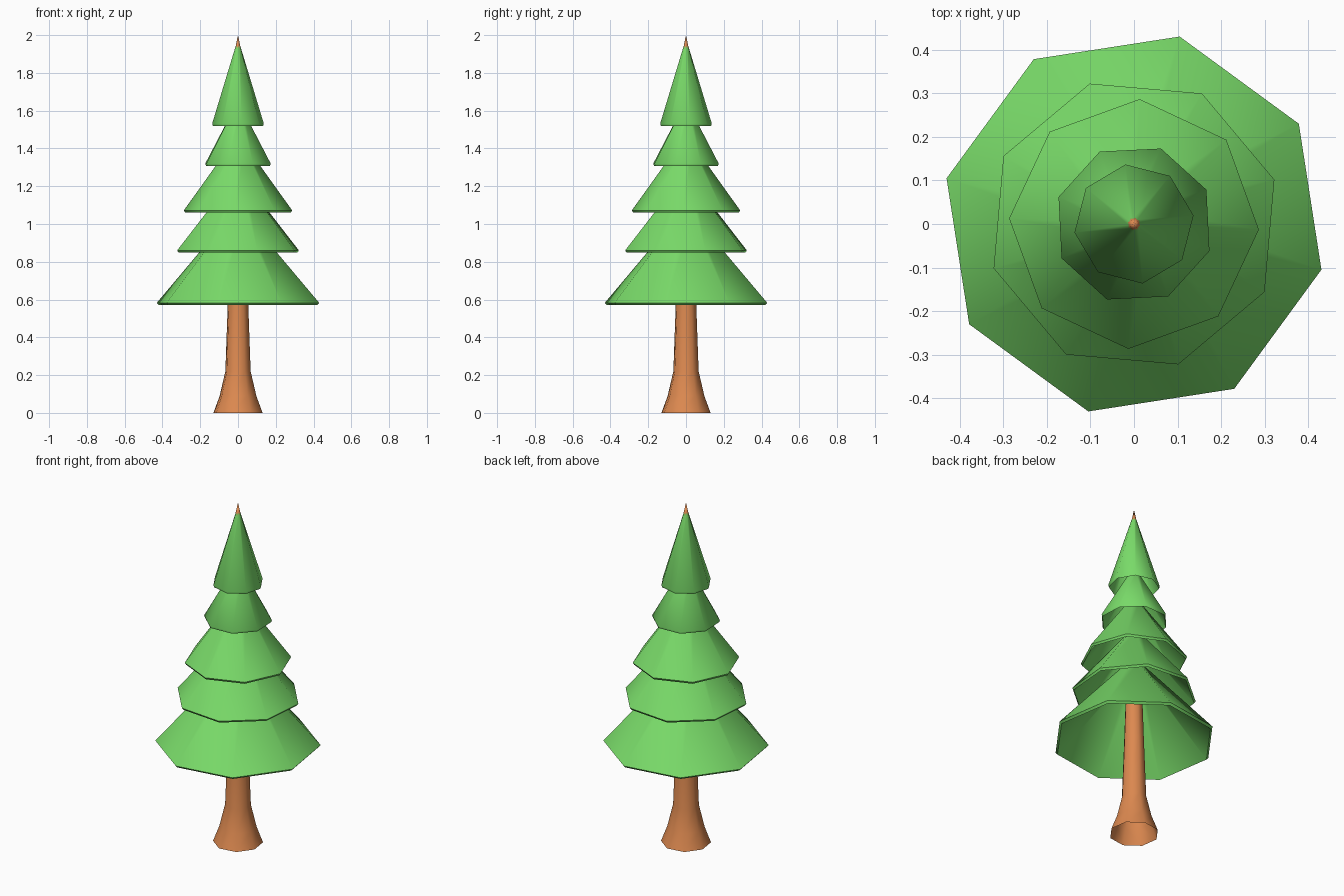
import bpy, bmesh
from math import cos, sin, radians

if "Cube" in bpy.data.objects:
    bpy.data.objects.remove(bpy.data.objects["Cube"])

SIDES = 8


def material(name, color):
    m = bpy.data.materials.new(name)
    m.diffuse_color = color
    m.use_nodes = True
    m.node_tree.nodes["Principled BSDF"].inputs["Base Color"].default_value = m.diffuse_color
    return m


def lathe(name, profile, turn, mat):
    """Spin an (radius, z) profile into an eight-sided shell, turned by `turn` degrees."""
    bm = bmesh.new()
    rings = []
    for r, z in profile:
        angles = [radians(turn + 360 / SIDES * i) for i in range(SIDES)]
        rings.append([bm.verts.new((r * cos(a), r * sin(a), z)) for a in angles])
    for low, high in zip(rings, rings[1:]):
        for i in range(SIDES):
            j = (i + 1) % SIDES
            bm.faces.new((low[i], low[j], high[j], high[i]))
    bmesh.ops.remove_doubles(bm, verts=bm.verts, dist=0.0005)
    mesh = bpy.data.meshes.new(name)
    bm.to_mesh(mesh)
    bm.free()
    mesh.materials.append(mat)
    mesh.shade_smooth()
    mesh.set_sharp_from_angle(angle=radians(55))
    obj = bpy.data.objects.new(name, mesh)
    bpy.context.collection.objects.link(obj)
    return obj


bark = material("bark", (0.72, 0.25, 0.08, 1))
needles = material("needles", (0.19, 0.70, 0.14, 1))

# Trunk: flared foot, open underneath, tapering to the tip above the foliage
lathe("trunk", [(0.134, 0), (0.100, 0.09), (0.069, 0.22), (0.056, 0.57),
                (0.045, 0.90), (0.015, 1.93), (0.0, 2.0)], 31, bark)

# Foliage tiers: rim radius, rim height, top radius, top height, turn
tiers = [
    (0.443, 0.570, 0.055, 1.030, 31.3),
    (0.338, 0.848, 0.050, 1.215, 17.5),
    (0.287, 1.060, 0.045, 1.410, -2.6),
    (0.184, 1.308, 0.035, 1.590, 25.3),
    (0.138, 1.520, 0.013, 1.940, 8.2),
]
for n, (r, z, top_r, top_z, turn) in enumerate(tiers, 1):
    # Hollow cone: inner skin down to the rim, short lip, outer skin back up
    profile = [(top_r * 0.8, top_z - 0.03), (r * 0.975, z),
               (r, z + 0.012), (top_r, top_z)]
    lathe(f"foliage_tier_{n}", profile, turn, needles)
